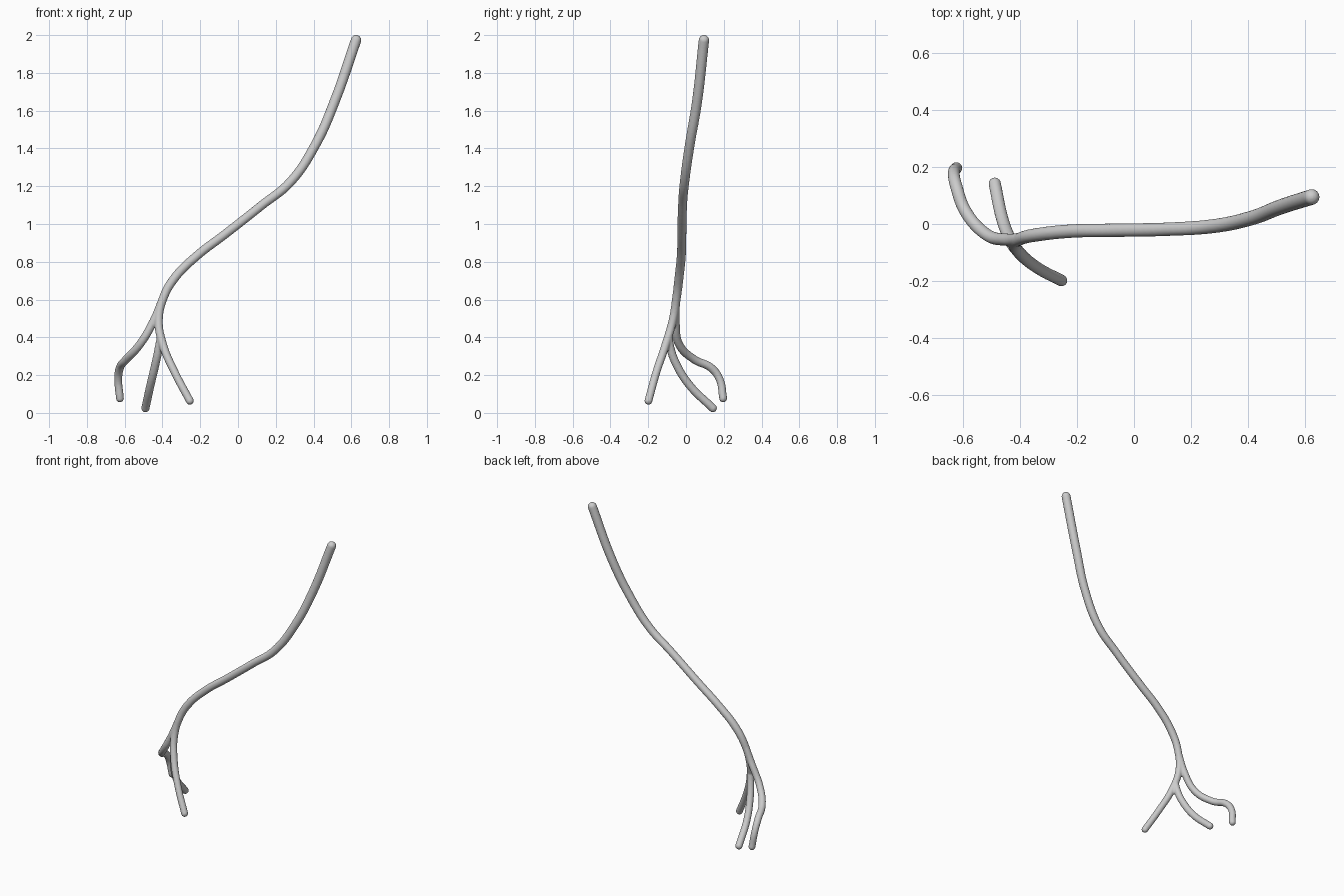
import bpy

if "Cube" in bpy.data.objects:
    bpy.data.objects.remove(bpy.data.objects["Cube"])

# Each point: x, y, z, radius
TRUNK = [(.625, .095, 1.973, .028), (.51, .058, 1.645, .027), (.41, .02, 1.42, .026),
         (.275, -.008, 1.22, .025), (.127, -.018, 1.10, .024), (-.07, -.022, .945, .024),
         (-.22, -.025, .83, .024), (-.335, -.037, .715, .024), (-.395, -.05, .61, .023),
         (-.42, -.07, .49, .022), (-.397, -.108, .36, .022), (-.335, -.157, .215, .021),
         (-.255, -.199, .064, .021)]
SIDE_ROOT = [(-.402, -.052, .595, .021), (-.45, -.055, .48, .022), (-.52, -.036, .362, .022),
             (-.593, .045, .282, .022), (-.626, .135, .237, .022), (-.634, .178, .178, .021),
             (-.625, .197, .077, .021)]
BACK_ROOT = [(-.408, -.092, .41, .020), (-.419, -.083, .345, .022), (-.438, -.05, .255, .022),
             (-.464, .02, .145, .022), (-.49, .142, .025, .022)]


def tube(name, pts):
    """Round tube along a smooth path with ball ends."""
    cu = bpy.data.curves.new(name, 'CURVE')
    cu.dimensions = '3D'
    cu.bevel_depth = 1.0
    cu.bevel_resolution = 6
    cu.resolution_u = 10
    cu.use_fill_caps = True
    sp = cu.splines.new('BEZIER')
    sp.bezier_points.add(len(pts) - 1)
    for bp, (x, y, z, r) in zip(sp.bezier_points, pts):
        bp.co = (x, y, z)
        bp.radius = r
        bp.handle_left_type = bp.handle_right_type = 'AUTO'
    ob = bpy.data.objects.new(name, cu)
    bpy.context.collection.objects.link(ob)
    bpy.ops.object.select_all(action='DESELECT')
    ob.select_set(True)
    bpy.context.view_layer.objects.active = ob
    bpy.ops.object.convert(target='MESH')
    parts = [bpy.context.object]
    for x, y, z, r in (pts[0], pts[-1]):
        bpy.ops.mesh.primitive_uv_sphere_add(segments=20, ring_count=12, radius=r, location=(x, y, z))
        parts.append(bpy.context.object)
    return parts


# Trunk with two branching roots
parts = tube("branch", TRUNK) + tube("side_root", SIDE_ROOT) + tube("back_root", BACK_ROOT)
for p in parts:
    p.select_set(True)
bpy.context.view_layer.objects.active = parts[0]
bpy.ops.object.join()
branch = bpy.context.object
branch.name = "branch"

# Fuse into one continuous skin and soften the forks
fuse = branch.modifiers.new("fuse", 'REMESH')
fuse.mode = 'VOXEL'
fuse.voxel_size = .005
fuse.use_smooth_shade = True
soft = branch.modifiers.new("soften", 'SMOOTH')
soft.factor = .5
soft.iterations = 3
